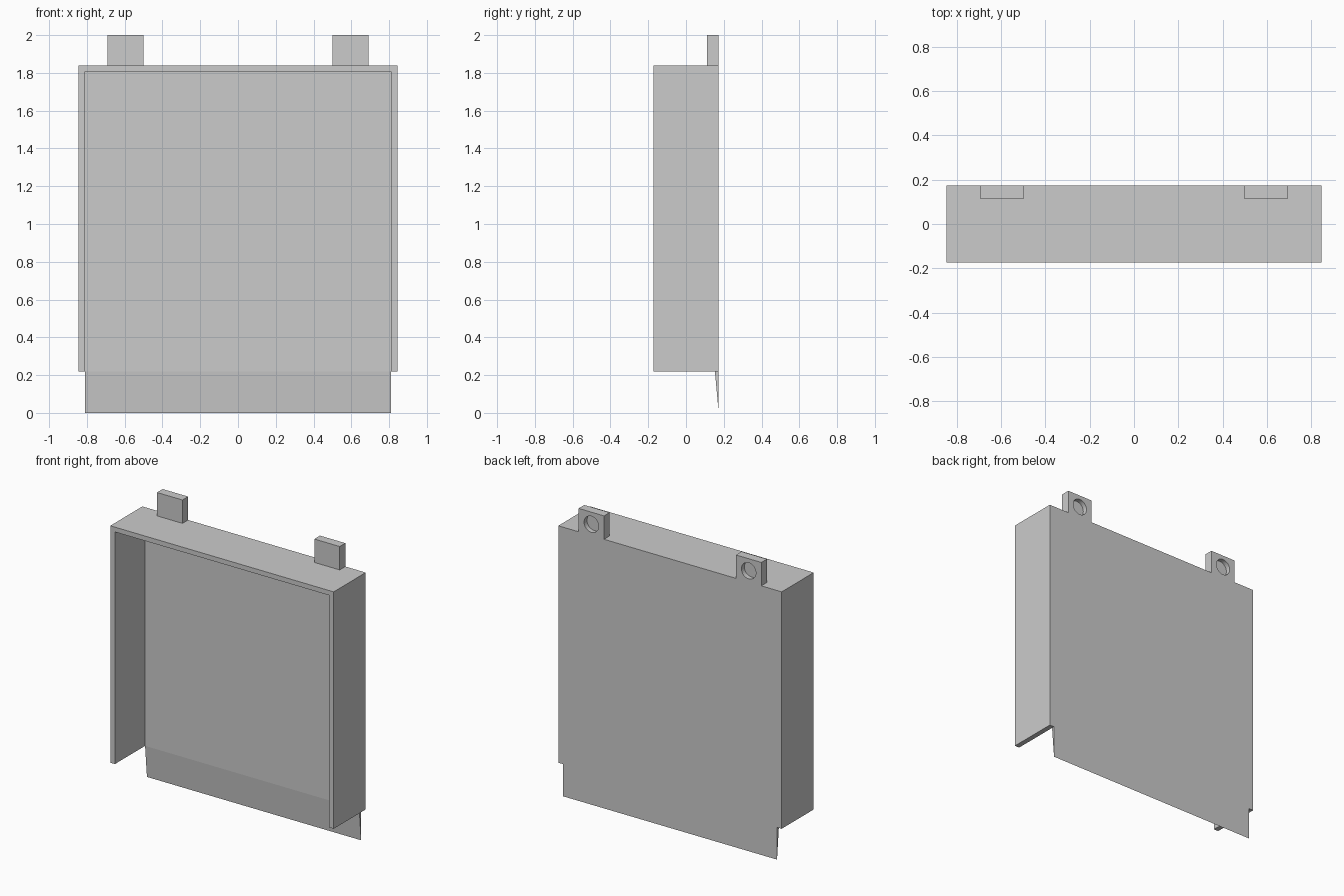
import bpy, bmesh
from mathutils import Vector

if "Cube" in bpy.data.objects:
    bpy.data.objects.remove(bpy.data.objects["Cube"])

W, D = 0.845, 0.173           # half width, half depth of the tray
IW, BACK = 0.81, 0.153        # inner half width, inner face of back panel
Z0, Z1, ZI = 0.22, 1.84, 1.807


def prism(name, pts, offset):
    """Extrude a flat outline along an offset vector."""
    bm = bmesh.new()
    face = bm.faces.new([bm.verts.new(p) for p in pts])
    ext = bmesh.ops.extrude_face_region(bm, geom=[face])["geom"]
    verts = [v for v in ext if isinstance(v, bmesh.types.BMVert)]
    bmesh.ops.translate(bm, verts=verts, vec=Vector(offset))
    bmesh.ops.recalc_face_normals(bm, faces=bm.faces[:])
    mesh = bpy.data.meshes.new(name)
    bm.to_mesh(mesh)
    bm.free()
    ob = bpy.data.objects.new(name, mesh)
    bpy.context.collection.objects.link(ob)
    return ob


def box(name, x0, x1, y0, y1, z0, z1):
    pts = [(x0, y0, z0), (x1, y0, z0), (x1, y1, z0), (x0, y1, z0)]
    return prism(name, pts, (0, 0, z1 - z0))


def boolean(ob, other, op):
    """Apply a boolean and discard the helper."""
    mod = ob.modifiers.new(op.lower(), 'BOOLEAN')
    mod.object, mod.operation, mod.solver = other, op, 'EXACT'
    bpy.context.view_layer.objects.active = ob
    bpy.ops.object.modifier_apply(modifier=mod.name)
    bpy.data.objects.remove(other, do_unlink=True)


# Tray: hollow box open at the front and the bottom
tray = box("tray", -W, W, -D, D, Z0, Z1)
boolean(tray, box("cavity", -IW, IW, -D - 0.1, BACK, Z0 - 0.1, ZI), 'DIFFERENCE')

# Tapered lip continuing the back panel to a sharp bottom edge
lip = prism("lip", [(-IW, BACK, Z0), (-IW, D, Z0), (-IW, D, 0)], (2 * IW, 0, 0))
boolean(tray, lip, 'UNION')

# Hanging tabs with a blind round hole in the back
for side, name in ((-1, "left_tab"), (1, "right_tab")):
    cx = side * 0.595
    tab = box(name, cx - 0.096, cx + 0.096, 0.112, D, Z1, 2.0)
    bpy.ops.mesh.primitive_cylinder_add(vertices=32, radius=0.055, depth=0.1,
                                        location=(cx, D + 0.018, 1.917),
                                        rotation=(1.5707963, 0, 0))
    boolean(tab, bpy.context.object, 'DIFFERENCE')
